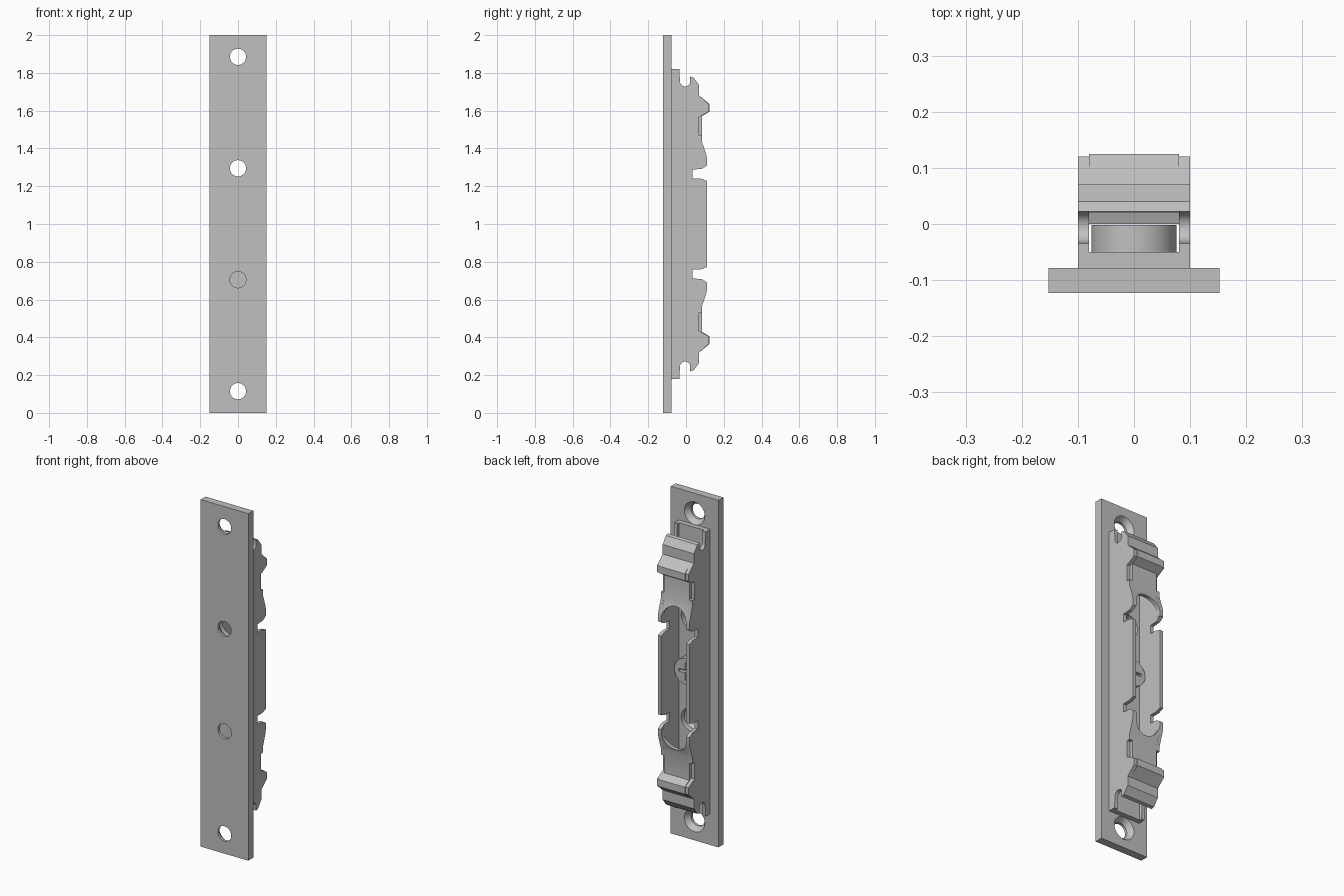
import bpy, bmesh, math
from mathutils import Matrix

cube = bpy.data.objects.get("Cube")
if cube:
    bpy.data.objects.remove(cube)

grey = bpy.data.materials.new("plain grey")
grey.use_nodes = True
colour = (0.53, 0.53, 0.53, 1)
grey.diffuse_color = colour
grey.node_tree.nodes["Principled BSDF"].inputs["Base Color"].default_value = colour

HOLES = (0.115, 0.705, 1.295, 1.885)


def finish(name, bm):
    bmesh.ops.recalc_face_normals(bm, faces=bm.faces)
    mesh = bpy.data.meshes.new(name)
    bm.to_mesh(mesh)
    bm.free()
    mesh.materials.append(grey)
    ob = bpy.data.objects.new(name, mesh)
    bpy.context.collection.objects.link(ob)
    return ob


def box(name, x, y0, y1, z0, z1):
    return prism(name, [(y0, z0), (y1, z0), (y1, z1), (y0, z1)], -x, x)


def prism(name, points, x0, x1):
    """Extrude a (y, z) outline along x."""
    bm = bmesh.new()
    face = bm.faces.new([bm.verts.new((x0, y, z)) for y, z in points])
    new = bmesh.ops.extrude_face_region(bm, geom=[face])["geom"]
    verts = [v for v in new if isinstance(v, bmesh.types.BMVert)]
    bmesh.ops.translate(bm, verts=verts, vec=(x1 - x0, 0, 0))
    return finish(name, bm)


def cone(name, z, y0, y1, r0, r1):
    """Round solid along y, radius r0 at y0 and r1 at y1."""
    bm = bmesh.new()
    turn = Matrix.Translation((0, (y0 + y1) / 2, z)) @ Matrix.Rotation(-math.pi / 2, 4, 'X')
    bmesh.ops.create_cone(bm, cap_ends=True, segments=40, radius1=r0, radius2=r1,
                          depth=y1 - y0, matrix=turn)
    return finish(name, bm)


def cut(ob, cutters):
    bpy.context.view_layer.objects.active = ob
    for c in cutters:
        c.hide_render = True
        mod = ob.modifiers.new("cut", 'BOOLEAN')
        mod.operation, mod.solver, mod.object = 'DIFFERENCE', 'EXACT', c
        bpy.ops.object.modifier_apply(modifier=mod.name)
        bpy.data.objects.remove(c)


def smooth(ob):
    bpy.ops.object.select_all(action='DESELECT')
    ob.select_set(True)
    bpy.context.view_layer.objects.active = ob
    bpy.ops.object.shade_smooth_by_angle(angle=math.radians(25))


def flip(points):
    return [(y, 2 - z) for y, z in reversed(points)]


# Mounting plate with countersunk screw holes
plate = box("mounting_plate", 0.152, -0.123, -0.078, 0, 2)
for z in HOLES:
    cut(plate, [cone("bore", z, -0.2, 0, 0.043, 0.043),
                cone("countersink", z, -0.108, -0.077, 0.043, 0.066)])
smooth(plate)

# Channel floor
floor = box("channel_floor", 0.08, -0.078, -0.05, 0.18, 1.82)
cut(floor, [cone("floor_bore", z, -0.2, 0, 0.066, 0.066) for z in HOLES[1:3]])
smooth(floor)

# Channel side walls: upper half outline, mirrored to the lower half
slot = [(-0.005 - 0.027 * math.cos(a), 1.755 - 0.027 * math.sin(a))
        for a in [math.pi * i / 8 for i in range(9)]]
upper = [(-0.078, 1.82), (-0.035, 1.82)] + slot + [
    (0.022, 1.78), (0.04, 1.775), (0.07, 1.735), (0.07, 1.68), (0.12, 1.635),
    (0.12, 1.595), (0.085, 1.575), (0.065, 1.565), (0.065, 1.47), (0.085, 1.47),
    (0.085, 1.435), (0.108, 1.365), (0.112, 1.34), (0.112, 1.31), (0.085, 1.292),
    (0.035, 1.288), (0.035, 1.24), (0.078, 1.24), (0.112, 1.228)]
outline = upper + flip(upper)
for name, x in (("left_wall", 0.08), ("right_wall", -0.1)):
    smooth(prism(name, outline, x, x + 0.02))

# Bent spring covers with a round-ended opening towards the middle
cover = [(0.022, 1.78), (0.04, 1.775), (0.07, 1.735), (0.07, 1.68), (0.125, 1.635),
         (0.125, 1.595), (0.084, 1.57), (0.084, 1.435), (0.108, 1.365), (0.112, 1.34),
         (0.112, 1.31), (0.092, 1.31), (0.092, 1.34), (0.088, 1.36), (0.064, 1.43),
         (0.064, 1.58), (0.1, 1.605), (0.1, 1.625), (0.048, 1.67), (0.02, 1.675),
         (0, 1.69), (0, 1.705), (0.02, 1.712), (0.034, 1.726), (0.04, 1.745), (0.03, 1.76)]
for name, shape in (("upper_cover", cover), ("lower_cover", flip(cover))):
    ob = prism(name, shape, -0.08, 0.08)
    side = 1 if name == "upper_cover" else -1
    z = 1 + side * 0.335
    low, high = sorted((z, z - side * 0.1))
    cut(ob, [cone("round_end", z, 0, 0.2, 0.078, 0.078),
             box("opening", 0.078, 0, 0.2, low, high)])
    smooth(ob)

# Central screw with a cross recess
screw = cone("centre_screw", 1, -0.05, -0.002, 0.076, 0.076)
cut(screw, [box("slot_tall", 0.008, -0.025, 0.05, 0.95, 1.05),
            box("slot_wide", 0.05, -0.025, 0.05, 0.992, 1.008)])
smooth(screw)
